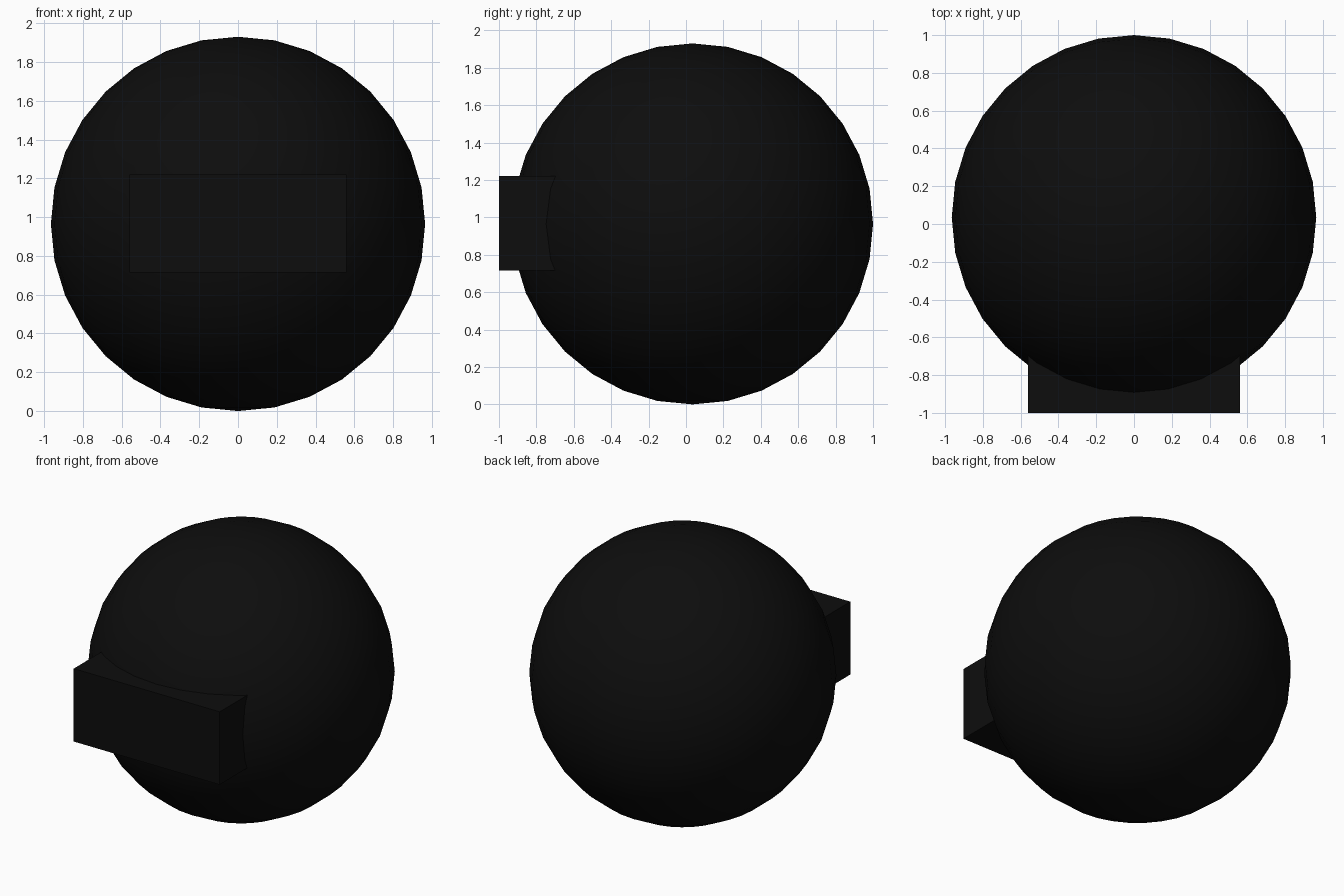
import bpy

if "Cube" in bpy.data.objects:
    bpy.data.objects.remove(bpy.data.objects["Cube"])

black = bpy.data.materials.new("near_black")
black.diffuse_color = (0.004, 0.004, 0.004, 1)
black.use_nodes = True
black.node_tree.nodes["Principled BSDF"].inputs["Base Color"].default_value = black.diffuse_color

# Round body: smooth 32 x 16 sphere
R, CY = 0.965, 0.035
bpy.ops.mesh.primitive_uv_sphere_add(segments=32, ring_count=16, radius=R, location=(0, CY, R))
body = bpy.context.object
body.name = "round_body"
bpy.ops.object.shade_smooth()
body.data.materials.append(black)

# Rectangular block projecting from the front
y0, y1, z0, z1 = -1.0, -0.60, 0.715, 1.22
bpy.ops.mesh.primitive_cube_add(size=1, location=(0, (y0 + y1) / 2, (z0 + z1) / 2))
block = bpy.context.object
block.name = "front_block"
block.scale = (1.12, y1 - y0, z1 - z0)
bpy.ops.object.transform_apply(location=False, rotation=False, scale=True)
block.data.materials.append(black)
